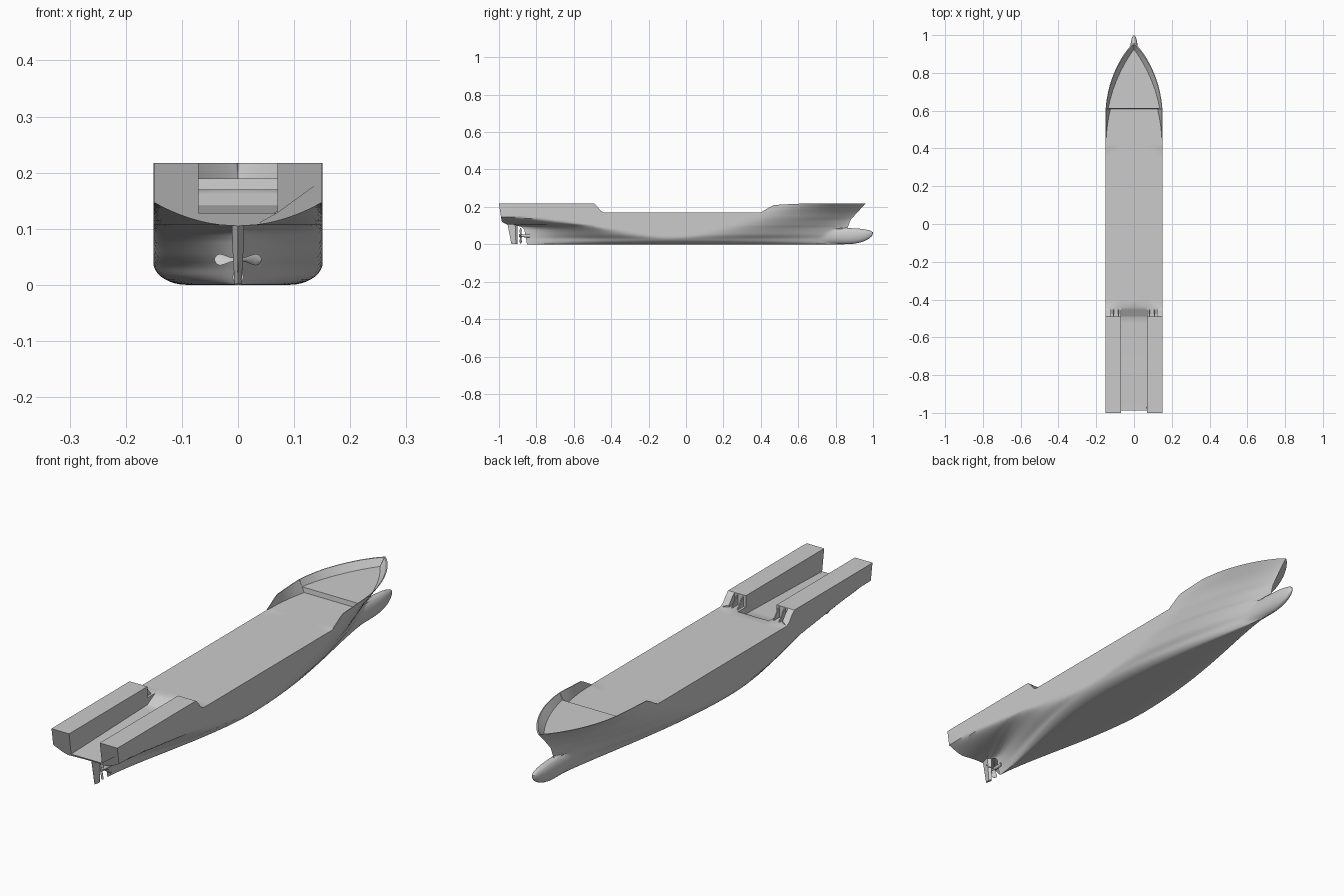
import bpy, bmesh, math
from mathutils import Matrix

if "Cube" in bpy.data.objects:
    bpy.data.objects.remove(bpy.data.objects["Cube"])


def interp(t, pts):
    if t <= pts[0][0]:
        return pts[0][1]
    for (a, b), (c, d) in zip(pts, pts[1:]):
        if t <= c:
            return b + (d - b) * (t - a) / (c - a)
    return pts[-1][1]


def finish(name, bm, angle=35):
    bmesh.ops.remove_doubles(bm, verts=bm.verts, dist=0.00005)
    bmesh.ops.recalc_face_normals(bm, faces=bm.faces)
    me = bpy.data.meshes.new(name)
    bm.to_mesh(me)
    bm.free()
    ob = bpy.data.objects.new(name, me)
    bpy.context.collection.objects.link(ob)
    bpy.ops.object.select_all(action='DESELECT')
    ob.select_set(True)
    bpy.context.view_layer.objects.active = ob
    bpy.ops.object.shade_smooth_by_angle(angle=math.radians(angle))
    return ob


# Hull form: end profiles, flat-of-side limits and sheer
STEM = [(0, .84), (.09, .865), (.13, .88), (.17, .915), (.217, .96)]
STERN = [(0, -.85), (.08, -.865), (.095, -.88), (.103, -.95), (.12, -.985), (.217, -1)]
FLAT_FWD = [(.03, -.1), (.05, .06), (.1, .25), (.14, .36), (.17, .42), (.217, .58)]
FLAT_AFT = [(.03, -.1), (.05, -.25), (.1, -.5), (.13, -.72), (.15, -.95)]
SHEER = [(-.49, .217), (-.475, .203), (-.455, .178), (-.44, .17), (.4, .17), (.45, .2), (.47, .21), (.6, .217)]
RAMP = [(-.985, .128), (-.49, .142), (-.44, .17), (.609, .17), (.611, .19)]
SLOT = .07


def bow_end(z):
    h = .062 if z < .062 else .025
    k = 1 - ((z - .062) / h) ** 2
    return max(interp(z, STEM), .85 + .15 * math.sqrt(k) if k > 0 else 0)


def stern_end(z):
    return interp(z, STERN)


def half_breadth(y, z):
    t = min(1, z / .04)
    b = .09 + .061 * math.sqrt(1 - (1 - t) ** 2)
    fs, fe = interp(z, FLAT_FWD), interp(z, STEM)
    if y > fs:
        s = min(1, (y - fs) / (fe - fs))
        q = interp(z, [(.09, 1.3), (.217, .85)])
        w = b * (1 - s ** 1.95) ** q
        k = 1 - ((z - .045) / .043) ** 2
        if y > .7 and k > 0:          # bulb
            e = bow_end(z)
            r = max(0, (y - .85) / max(.001, e - .85))
            w = max(w, .024 * math.sqrt(k) * math.sqrt(max(0, 1 - r ** 2.4)))
        return w
    a, ae = interp(z, FLAT_AFT), stern_end(z)
    if y < a:
        s = min(1, (a - y) / max(.001, a - ae))
        w = .15 * math.sqrt(min(1, max(0, z - .105) / .042))
        return w + (b - w) * (1 - s ** 1.8) ** 1.4
    return b


# Column stations: fixed in the middle, stretched to the end profiles
MID = [-.7 + .035 * i for i in range(6)] + [-.49, -.489, -.475, -.465, -.455, -.44]
MID += [-.4 + .05 * i for i in range(17)] + [.425, .45, .47, .5, .53, .57, .609, .611, .65, .7]
NS, NB = 16, 22
COLS = [('s', 1 - i / NS) for i in range(NS)] + [('m', y) for y in MID]
COLS += [('b', math.sin(math.pi / 2 * (i + 1) / NB)) for i in range(NB)]


def station(col, z, inset=0):
    kind, v = col
    if kind == 'm':
        return v
    if kind == 's':
        return -.7 + v * (stern_end(z) + .7)
    return .7 + v * (bow_end(z) - inset - .7)


LEVELS = [0, .001, .003, .006, .01, .015, .02, .026, .033, .04, .048, .056, .064, .07, .075, .079,
          .083, .087, .091, .096, .1, .103, .105, .107, .11, .114, .119, .125, .131, .138, .147, .155]


def column(col):
    kind, v = col
    tip = kind == 'b' and v > .9999
    y0 = v if kind == 'm' else (-.9 if kind == 's' else .8)
    top = interp(y0, SHEER)
    zs = LEVELS + [.155 + (top - .155) * k for k in (.25, .5, .75, 1)]
    pts = [(0, station(col, 0), 0)]
    for z in zs:
        y = station(col, z)
        pts.append((0 if tip else half_breadth(y, z), y, z))
    yt = station(col, top, .006)
    ramp_y = station(col, .128) if kind == 's' else (v if kind == 'm' else .8)
    zd = interp(ramp_y, RAMP)
    yd = station(col, zd, .006)
    if yt <= -.4895:                  # stern blocks beside the slot
        pts += [(SLOT, yt, top)] * 3 + [(SLOT, yd, zd), (0, yd, zd)]
    elif yt < -.441:                  # stepped recess before the blocks
        pts += [(.122, yt, top), (.122, yt, .17), (SLOT, yt, .17), (SLOT, yd, zd), (0, yd, zd)]
    else:                             # open deck and bulwark
        w1 = 0 if tip else max(0, half_breadth(station(col, top), top) - .003)
        w2 = 0 if tip else max(0, half_breadth(station(col, zd), zd) - .003)
        c = min(SLOT, w2 * .5)
        pts += [(w1, yt, top), (w2, yd, zd), (c, yd, zd), (c, yd, zd), (0, yd, zd)]
    return pts


# Hull with decks, stern slot and bulwark
bm = bmesh.new()
grid = [column(c) for c in COLS]
for sx in (1, -1):
    vs = [[bm.verts.new((sx * x, y, z)) for x, y, z in col] for col in grid]
    for a, b in zip(vs, vs[1:]):
        for j in range(len(a) - 1):
            bm.faces.new((a[j], a[j + 1], b[j + 1], b[j]))
    first = next(i for i, p in enumerate(grid[0]) if p[0] > .001) - 1
    n = len(grid[0])
    ring = vs[0][first:n - 4] + vs[0][n - 2:]
    bm.faces.new(ring)
finish("hull", bm, 32)

# Triangular brackets in the recesses
bm = bmesh.new()
for sx in (1, -1):
    for x in (.082, .108):
        prof = [(-.492, .168), (-.45, .168), (-.458, .178), (-.478, .203), (-.492, .215)]
        f = [[bm.verts.new((sx * x + d, y, z)) for y, z in prof] for d in (-.002, .002)]
        bm.faces.new(f[0])
        bm.faces.new(f[1])
        for i in range(5):
            k = (i + 1) % 5
            bm.faces.new((f[0][i], f[0][k], f[1][k], f[1][i]))
finish("recess_brackets", bm)

# Rudder: tapered foil
bm = bmesh.new()
foil = [(0, 0), (.08, .6), (.25, 1), (.55, .75), (1, .06)]
outline = foil + [(t, -w) for t, w in reversed(foil[1:])]
rings = []
for z, y0, chord, th in ((.002, -.902, .032, .006), (.045, -.9, .042, .009), (.112, -.9, .055, .011)):
    rings.append([bm.verts.new((w * th, y0 - t * chord, z)) for t, w in outline])
for a, b in zip(rings, rings[1:]):
    for i in range(len(a)):
        k = (i + 1) % len(a)
        bm.faces.new((a[i], a[k], b[k], b[i]))
bm.faces.new(rings[0])
bm.faces.new(rings[-1])
finish("rudder", bm)

# Propeller hub and shaft
PZ, PY = .045, -.884
bm = bmesh.new()
bmesh.ops.create_cone(bm, cap_ends=True, segments=24, radius1=.009, radius2=.006, depth=.06,
                      matrix=Matrix.Translation((0, PY + .02, PZ)) @ Matrix.Rotation(math.pi / 2, 4, 'X'))
finish("propeller_hub", bm)

# Four twisted propeller blades
bm = bmesh.new()
shape = [(.005, .004), (.014, .006), (.024, .010), (.032, .012), (.038, .009), (.0415, .003)]
for q in range(4):
    rot = Matrix.Translation((0, PY, PZ)) @ Matrix.Rotation(q * math.pi / 2, 4, 'Y')
    rows = []
    for r, w in shape:
        pitch = math.radians(55 - 800 * r)
        row = []
        for k in range(8):
            a = k * math.pi / 4
            u, t = w * math.cos(a), .0016 * math.sin(a)
            x = u * math.cos(pitch) - t * math.sin(pitch)
            y = u * math.sin(pitch) + t * math.cos(pitch)
            row.append(bm.verts.new(rot @ Matrix.Translation((x, y, r)).to_translation()))
        rows.append(row)
    for a, b in zip(rows, rows[1:]):
        for i in range(8):
            bm.faces.new((a[i], a[(i + 1) % 8], b[(i + 1) % 8], b[i]))
    bm.faces.new(rows[0])
    bm.faces.new(rows[-1])
finish("propeller_blades", bm, 50)
